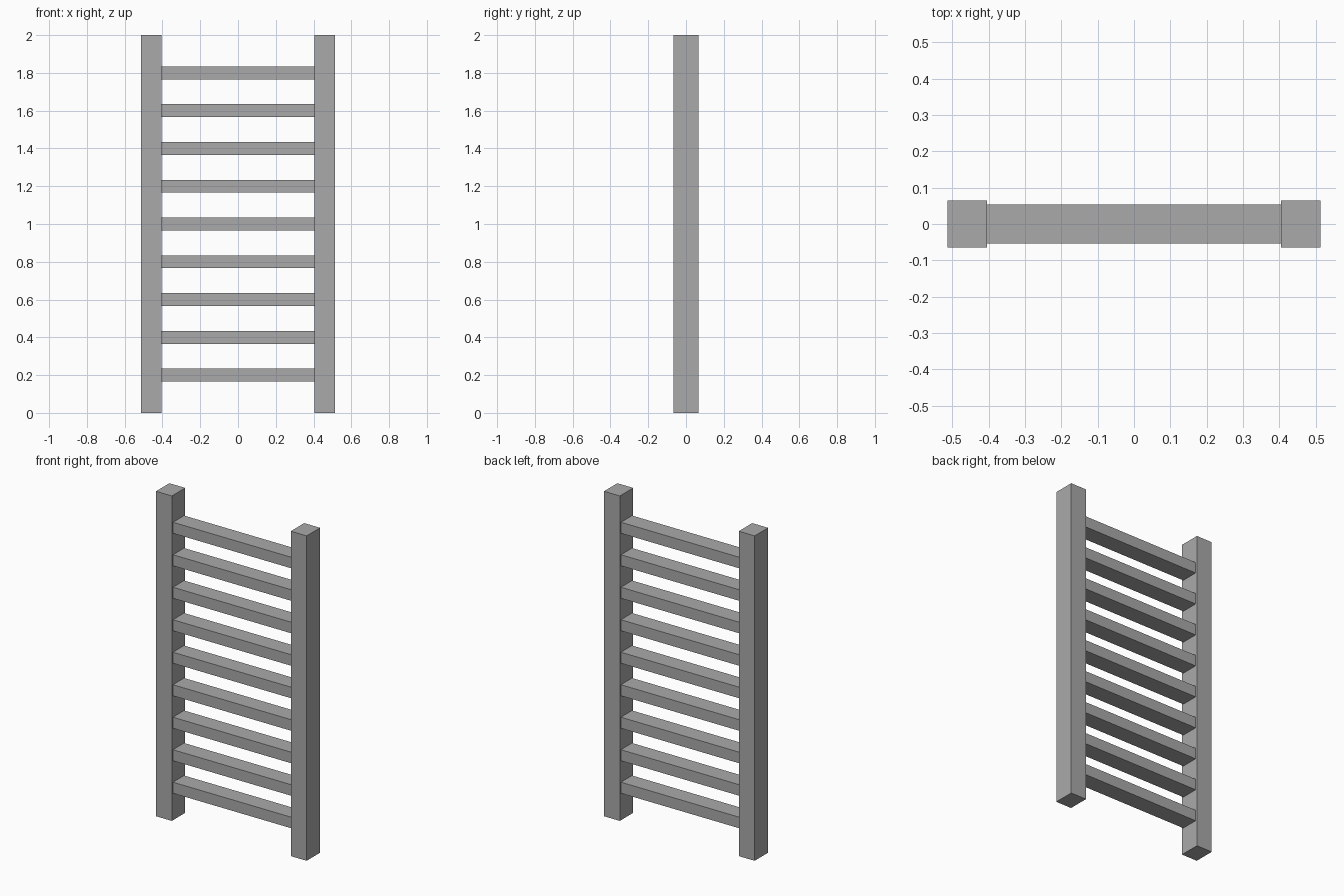
import bpy

if "Cube" in bpy.data.objects:
    bpy.data.objects.remove(bpy.data.objects["Cube"])

# Single flat grey for the whole ladder
grey = bpy.data.materials.new("grey")
grey.diffuse_color = (0.4, 0.4, 0.4, 1.0)
grey.use_nodes = True
grey.node_tree.nodes["Principled BSDF"].inputs["Base Color"].default_value = grey.diffuse_color


def box(name, center, size):
    bpy.ops.mesh.primitive_cube_add(size=1, location=center)
    obj = bpy.context.object
    obj.name = name
    obj.scale = size
    bpy.ops.object.transform_apply(location=False, rotation=False, scale=True)
    obj.data.materials.append(grey)
    return obj


RAIL_W, RAIL_D, HEIGHT = 0.108, 0.13, 2.0
RAIL_X = 0.459
RUNG_D, RUNG_H = 0.108, 0.068

# Side rails
for side, sx in (("left", -1), ("right", 1)):
    box(side + "_rail", (sx * RAIL_X, 0, HEIGHT / 2), (RAIL_W, RAIL_D, HEIGHT))

# Rungs, evenly spaced between the rails
for i in range(1, 10):
    box(f"rung_{i}", (0, 0, 0.2 * i), (0.814, RUNG_D, RUNG_H))
